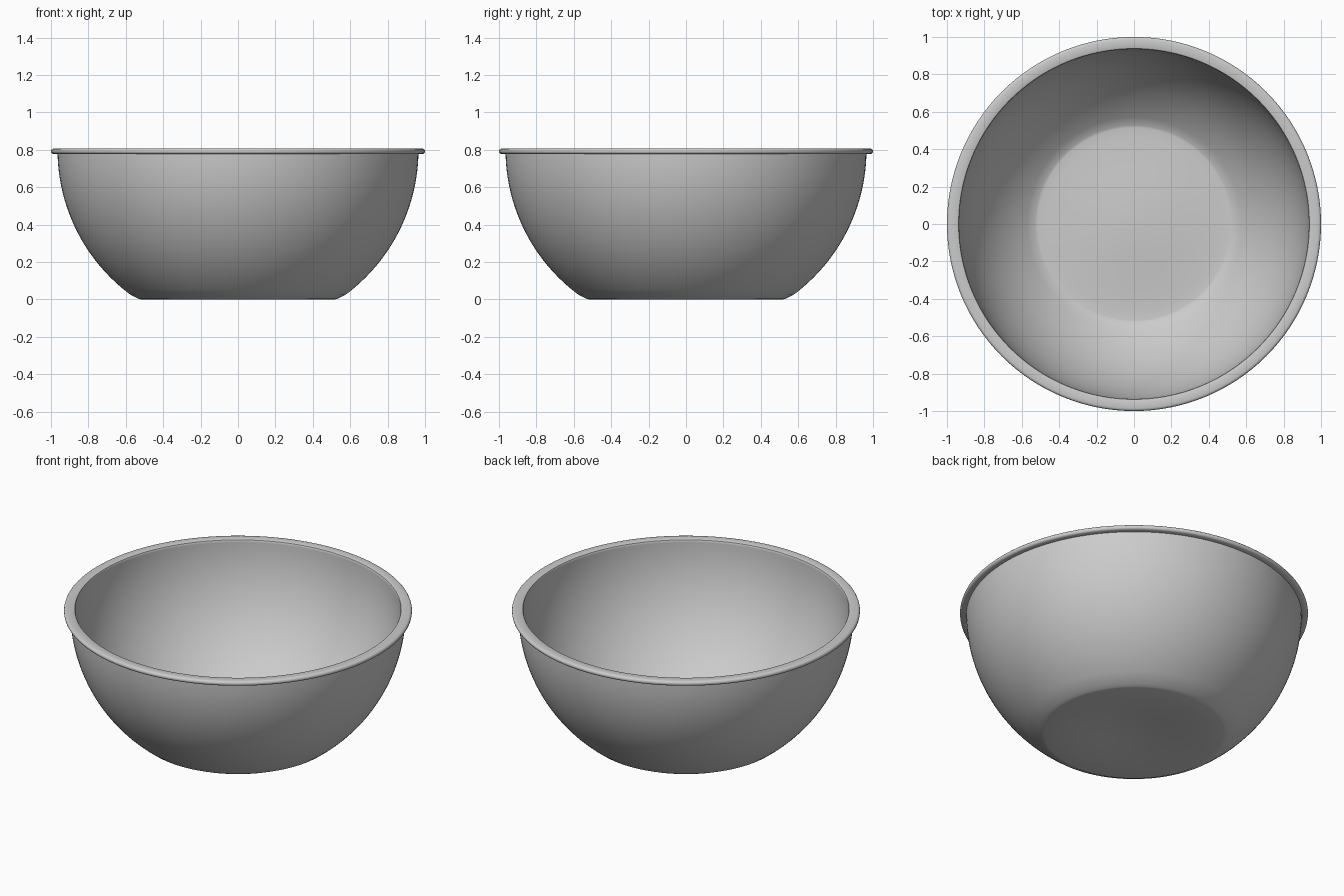
import bpy, bmesh
from math import sqrt, sin, cos, pi, radians

if "Cube" in bpy.data.objects:
    bpy.data.objects.remove(bpy.data.objects["Cube"])

SEGMENTS = 128
CENTRE_Z = 0.80        # centre of the spherical walls
OUTER, INNER = 0.965, 0.935


def wall(radius, z0, z1, steps=24):
    """Points along a circular wall, from height z0 to z1."""
    pts = []
    for i in range(steps + 1):
        z = z0 + (z1 - z0) * i / steps
        pts.append((sqrt(radius ** 2 - (CENTRE_Z - z) ** 2), z))
    return pts


def dome(radius, base, height, steps=10):
    """Gently raised floor, from the centre out to the given radius."""
    return [(radius * i / steps, base + height * (1 + cos(pi * i / steps)) / 2)
            for i in range(steps + 1)]


def lathe(name, profile):
    """Revolve an (r, z) profile around the z axis; ends lie on the axis."""
    bm = bmesh.new()
    rings = []
    for r, z in profile:
        if r < 1e-6:
            rings.append([bm.verts.new((0, 0, z))])
        else:
            rings.append([bm.verts.new((r * cos(2 * pi * k / SEGMENTS),
                                        r * sin(2 * pi * k / SEGMENTS), z))
                          for k in range(SEGMENTS)])
    for a, b in zip(rings, rings[1:]):
        for k in range(SEGMENTS):
            n = (k + 1) % SEGMENTS
            if len(a) == 1:
                bm.faces.new((a[0], b[n], b[k]))
            elif len(b) == 1:
                bm.faces.new((a[k], a[n], b[0]))
            else:
                bm.faces.new((a[k], a[n], b[n], b[k]))
    bmesh.ops.recalc_face_normals(bm, faces=bm.faces[:])
    mesh = bpy.data.meshes.new(name)
    bm.to_mesh(mesh)
    bm.free()
    obj = bpy.data.objects.new(name, mesh)
    bpy.context.collection.objects.link(obj)
    bpy.context.view_layer.objects.active = obj
    obj.select_set(True)
    bpy.ops.object.shade_smooth_by_angle(angle=radians(35))
    return obj


# Underside with shallow recess, then flat standing ring and soft foot edge
profile = dome(0.42, 0.0, 0.022)
profile += [(0.515, 0.0), (0.53, 0.003), (0.545, 0.011)]
# Outer wall
profile += wall(OUTER, 0.025, 0.777)
# Flared rim with rounded lip
profile += [(0.985, 0.777), (0.994, 0.78), (0.999, 0.786), (1.0, 0.793),
            (0.998, 0.8), (0.993, 0.805), (0.985, 0.807),
            (0.945, 0.807), (0.938, 0.804), (0.935, 0.798)]
# Inner wall down to the slightly domed floor
profile += wall(INNER, 0.79, 0.028)
profile += dome(0.515, 0.026, 0.024)[::-1]

lathe("bowl", profile)
